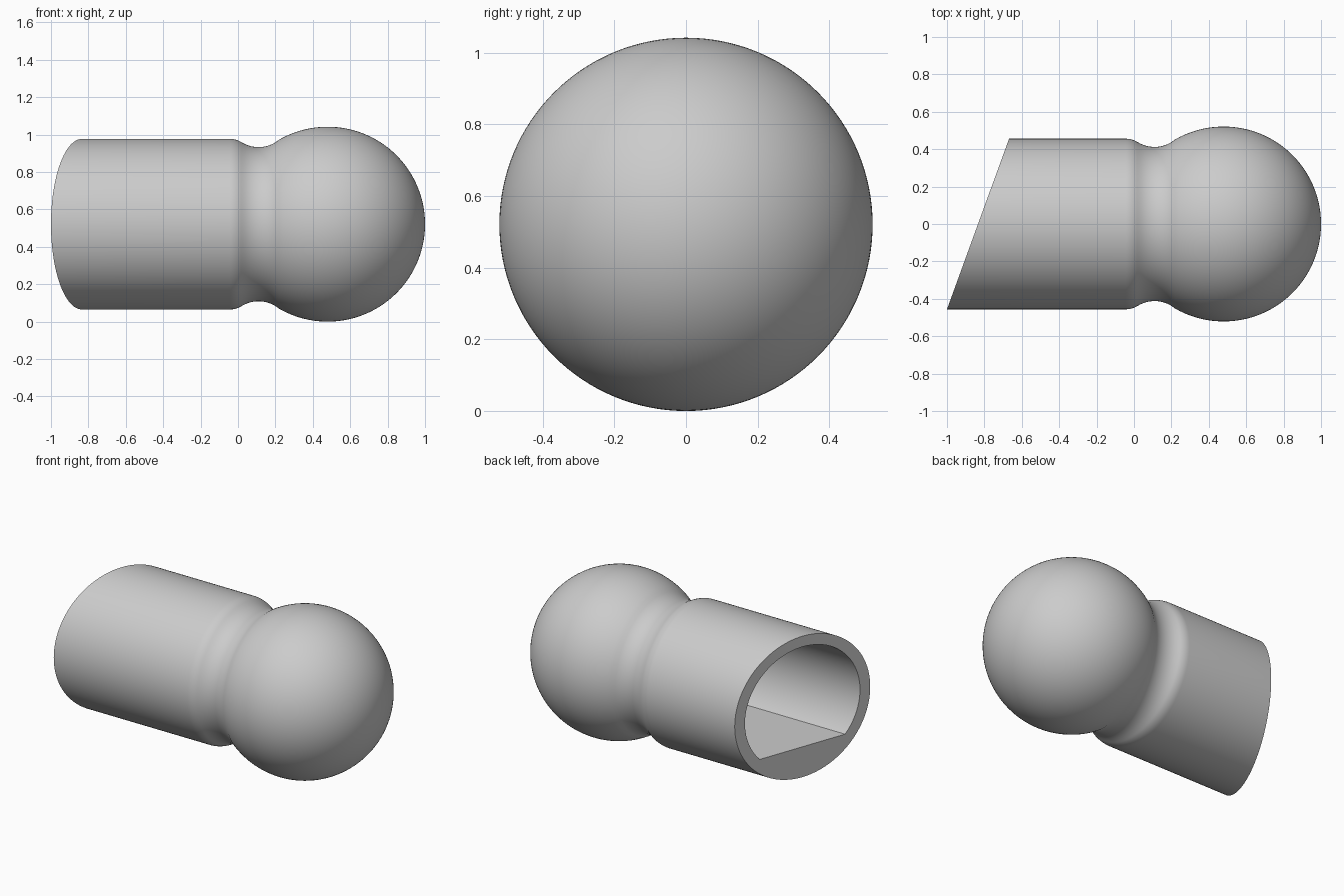
import bpy, bmesh, math

cube = bpy.data.objects.get("Cube")
if cube:
    bpy.data.objects.remove(cube, do_unlink=True)

SEGMENTS = 128
BALL_R, BALL_X = 0.521, 0.479
TUBE_R, BORE_R = 0.456, 0.387
NECK_X, NECK_R, FILLET_R, ROUND_R = 0.11, 0.412, 0.17, 0.118
END_X, END_SLOPE, BORE_END_X = -0.834, math.tan(math.radians(20)), 0.0
BEND = math.radians(32.3)  # steepest slope on the neck
ANGLES = [2 * math.pi * i / SEGMENTS for i in range(SEGMENTS)]
# Flat floor of the bore, aligned with a vertex on each side
FLAT_Z = -BORE_R * math.sin(ANGLES[15])


def arc(cx, cr, radius, start, end, steps):
    """Profile points (x, radius) along an arc; angle is from straight up."""
    points = []
    for i in range(steps + 1):
        a = start + (end - start) * i / steps
        points.append((cx + radius * math.sin(a), cr + radius * math.cos(a)))
    return points


def add_ring(bm, x, radius, floor=-1.0, slope=0.0):
    """Ring around the x axis, with optional flat floor and slanted plane."""
    ring = []
    for a in ANGLES:
        y, z = radius * math.cos(a), max(radius * math.sin(a), floor)
        ring.append(bm.verts.new((x + slope * y, y, z)))
    return ring


def bridge(bm, a, b):
    for i in range(SEGMENTS):
        j = (i + 1) % SEGMENTS
        bm.faces.new((a[i], a[j], b[j], b[i]))


# Outer profile: shoulder, concave neck, ball
round_x = NECK_X - (FILLET_R + ROUND_R) * math.sin(BEND)
profile = arc(round_x, TUBE_R - ROUND_R, ROUND_R, 0, BEND, 8)
profile += arc(NECK_X, NECK_R + FILLET_R, FILLET_R,
               math.pi + BEND, math.pi - BEND, 16)[1:]
profile += arc(BALL_X, 0, BALL_R, -BEND, math.pi / 2, 48)[1:-1]

bm = bmesh.new()

# D-shaped bore, slanted rim, then the outer skin
rings = [add_ring(bm, BORE_END_X, BORE_R, FLAT_Z),
         add_ring(bm, END_X, BORE_R, FLAT_Z, END_SLOPE),
         add_ring(bm, END_X, TUBE_R, slope=END_SLOPE)]
rings += [add_ring(bm, x, r) for x, r in profile]
for a, b in zip(rings, rings[1:]):
    bridge(bm, a, b)

# Close the bore and the tip of the ball
bm.faces.new(rings[0])
tip = bm.verts.new((BALL_X + BALL_R, 0, 0))
for i in range(SEGMENTS):
    bm.faces.new((rings[-1][i], rings[-1][(i + 1) % SEGMENTS], tip))
bmesh.ops.recalc_face_normals(bm, faces=bm.faces)

mesh = bpy.data.meshes.new("ball_socket_tube")
bm.to_mesh(mesh)
bm.free()
part = bpy.data.objects.new("ball_ended_tube", mesh)
part.location.z = BALL_R
bpy.context.collection.objects.link(part)

# Plain grey
grey = bpy.data.materials.new("light_grey")
grey.use_nodes = True
colour = (0.6, 0.6, 0.6, 1)
grey.diffuse_color = colour
grey.node_tree.nodes["Principled BSDF"].inputs["Base Color"].default_value = colour
mesh.materials.append(grey)

bpy.ops.object.select_all(action="DESELECT")
part.select_set(True)
bpy.context.view_layer.objects.active = part
bpy.ops.object.shade_smooth_by_angle(angle=math.radians(30))
